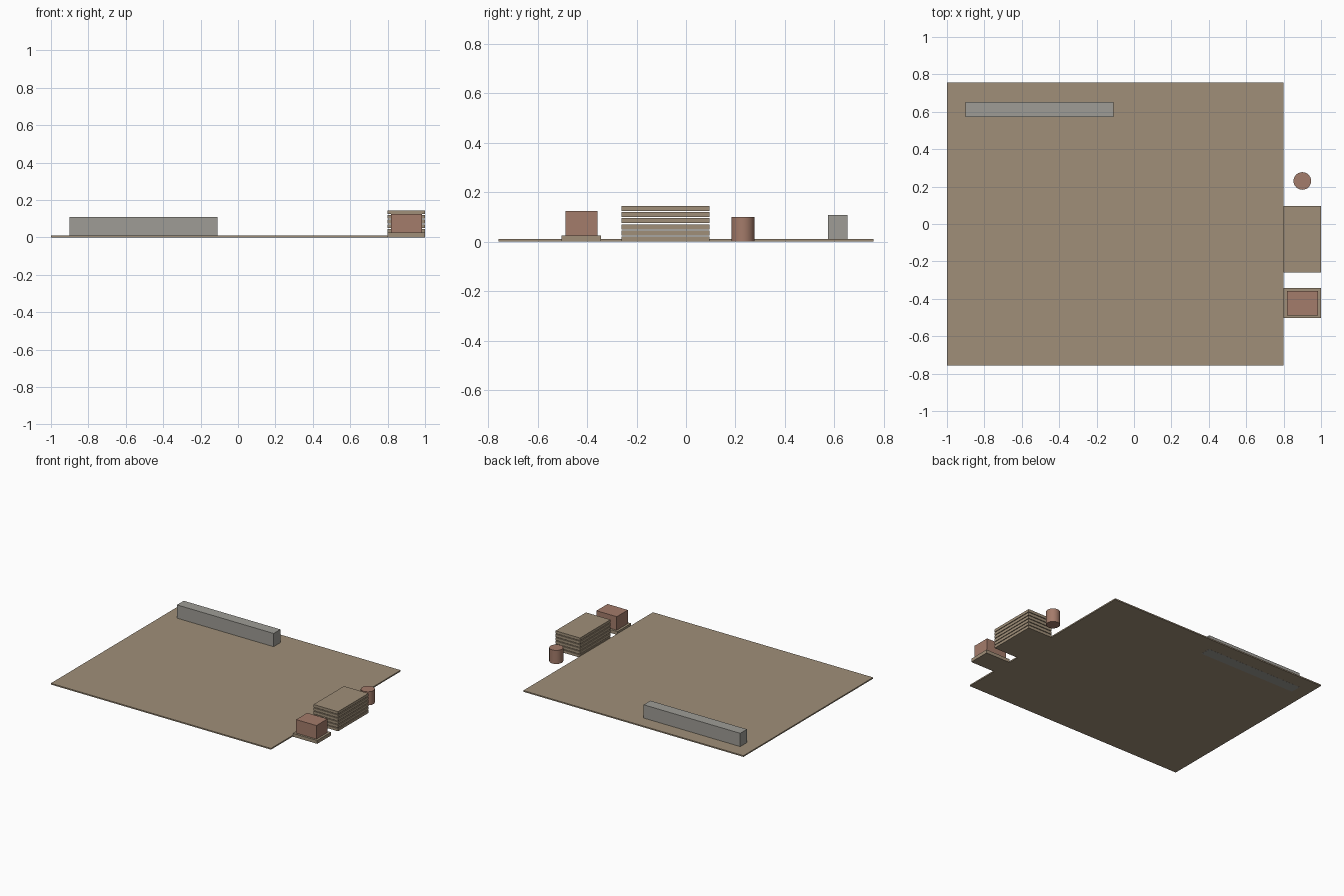
import bpy
import bmesh
import math
from mathutils import Matrix, Vector

default = bpy.data.objects.get("Cube")
if default:
    bpy.data.objects.remove(default, do_unlink=True)


def material(name, colour):
    mat = bpy.data.materials.new(name)
    mat.use_nodes = True
    rgba = (*colour, 1)
    mat.diffuse_color = rgba
    mat.node_tree.nodes["Principled BSDF"].inputs["Base Color"].default_value = rgba
    return mat


TAN = material("tan wood", (0.35, 0.275, 0.19))
GREY = material("concrete grey", (0.345, 0.335, 0.305))
RUST = material("rust red", (0.37, 0.2, 0.145))


def finish(name, bm, mat):
    mesh = bpy.data.meshes.new(name)
    bm.to_mesh(mesh)
    bm.free()
    mesh.materials.append(mat)
    obj = bpy.data.objects.new(name, mesh)
    bpy.context.collection.objects.link(obj)
    return obj


def box(name, xs, ys, zs, mat):
    """Box spanning a (low, high) range on each axis."""
    spans = (xs, ys, zs)
    centre = Vector([(a + b) / 2 for a, b in spans])
    size = Vector([b - a for a, b in spans])
    bm = bmesh.new()
    bmesh.ops.create_cube(bm, size=1, matrix=Matrix.LocRotScale(centre, None, size))
    return finish(name, bm, mat)


# Ground slab and long wall at the back
box("ground_slab", (-1, 0.8), (-0.757, 0.757), (0.0005, 0.01), TAN)
box("long_wall", (-0.9, -0.11), (0.573, 0.652), (0, 0.108), GREY)

# Stack of boards with narrow open gaps
BOARD, GAP = 0.02, 0.005
for i in range(6):
    z = i * (BOARD + GAP)
    box(f"stack_board_{i + 1}", (0.8, 1), (-0.26, 0.095), (z, z + BOARD), TAN)

# Crate on a pallet
box("pallet", (0.8, 1), (-0.503, -0.343), (0, 0.025), TAN)
box("crate", (0.817, 0.983), (-0.488, -0.358), (0.025, 0.125), RUST)

# Drum
bm = bmesh.new()
bmesh.ops.create_cone(bm, cap_ends=True, segments=32, radius1=0.047, radius2=0.047,
                      depth=0.1, matrix=Matrix.Translation((0.9, 0.23, 0.05)))
drum = finish("drum", bm, RUST)
bpy.ops.object.select_all(action="DESELECT")
drum.select_set(True)
bpy.context.view_layer.objects.active = drum
bpy.ops.object.shade_smooth_by_angle(angle=math.radians(30))
